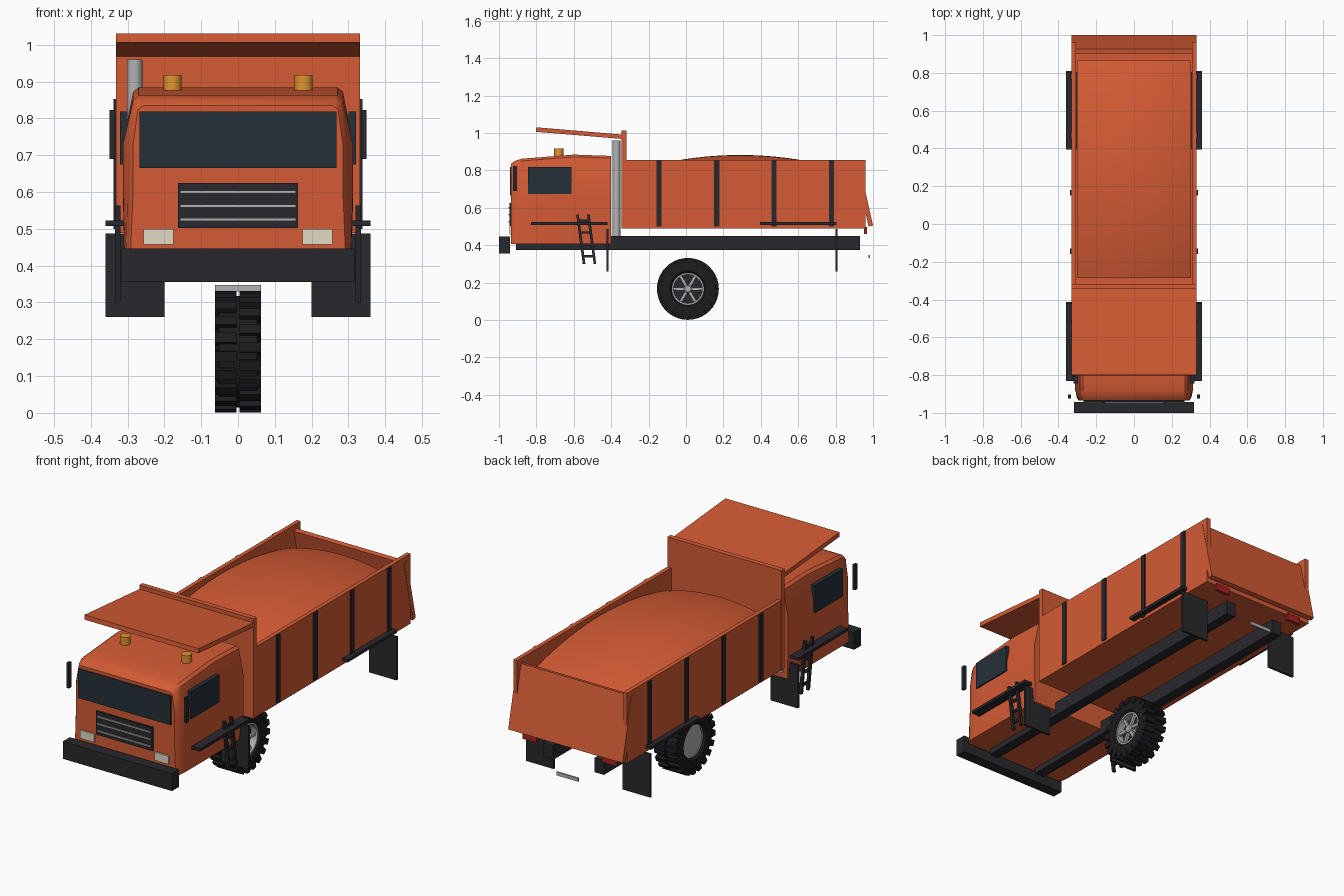
import bpy, bmesh, math
from math import pi, sin, cos

if "Cube" in bpy.data.objects:
    bpy.data.objects.remove(bpy.data.objects["Cube"])


def material(name, rgb):
    m = bpy.data.materials.new(name)
    m.diffuse_color = (*rgb, 1)
    m.use_nodes = True
    m.node_tree.nodes["Principled BSDF"].inputs["Base Color"].default_value = m.diffuse_color
    return m


ORANGE = material("orange_paint", (0.66, 0.105, 0.035))
DARK = material("dark_steel", (0.022, 0.022, 0.027))
RUBBER = material("rubber", (0.012, 0.012, 0.014))
GLASS = material("glass", (0.018, 0.03, 0.04))
GREY = material("grey_metal", (0.45, 0.45, 0.46))
CREAM = material("headlight", (0.75, 0.7, 0.55))
AMBER = material("amber", (0.75, 0.3, 0.03))
RED = material("red_lens", (0.4, 0.015, 0.02))


def finish(name, bm, mat, smooth=None):
    bmesh.ops.recalc_face_normals(bm, faces=bm.faces)
    me = bpy.data.meshes.new(name)
    bm.to_mesh(me)
    bm.free()
    me.materials.append(mat)
    if smooth:
        me.shade_smooth()
        me.set_sharp_from_angle(angle=math.radians(smooth))
    ob = bpy.data.objects.new(name, me)
    bpy.context.collection.objects.link(ob)
    return ob


def loft(bm, rings, cap=True, closed=False):
    """Skin a list of equal-length closed rings of points."""
    vs = [[bm.verts.new(p) for p in r] for r in rings]
    n = len(vs[0])
    for k in range(len(vs) if closed else len(vs) - 1):
        a, b = vs[k], vs[(k + 1) % len(vs)]
        for i in range(n):
            j = (i + 1) % n
            bm.faces.new((a[i], a[j], b[j], b[i]))
    if cap and not closed:
        bm.faces.new(vs[0])
        bm.faces.new(vs[-1])


def prism(name, x0, x1, yz, mat):
    """Side profile in y, z stretched from x0 to x1."""
    bm = bmesh.new()
    loft(bm, [[(x, y, z) for y, z in yz] for x in (x0, x1)])
    return finish(name, bm, mat)


def box(name, x, y, z, mat):
    return prism(name, *x, [(y[0], z[0]), (y[1], z[0]), (y[1], z[1]), (y[0], z[1])], mat)


def pair(name, x, y, z, mat):
    box(name + "_right", x, y, z, mat)
    box(name + "_left", (-x[0], -x[1]), y, z, mat)


def cylinder_z(name, x, y, z, r, mat, n=24):
    bm = bmesh.new()
    loft(bm, [[(x + r * cos(2 * pi * i / n), y + r * sin(2 * pi * i / n), h)
               for i in range(n)] for h in z])
    return finish(name, bm, mat, 35)


WY, WZ = 0.01, 0.166  # wheel centre


def lathe_x(name, xr, mat, n=40, closed=False):
    """Spin (x, radius) points around the wheel axle."""
    bm = bmesh.new()
    loft(bm, [[(x, WY + r * cos(2 * pi * i / n), WZ + r * sin(2 * pi * i / n))
               for i in range(n)] for x, r in xr], closed=closed)
    return finish(name, bm, mat, 35)


# Cab: lofted along y with tapered shoulders and a narrowed nose
bm = bmesh.new()
rings = []
for y, wb, w, wt, zt in [(-0.935, 0.293, 0.285, 0.272, 0.835), (-0.915, 0.305, 0.3, 0.28, 0.85),
                         (-0.88, 0.308, 0.312, 0.285, 0.862), (-0.8, 0.308, 0.313, 0.285, 0.868),
                         (-0.6, 0.308, 0.313, 0.285, 0.884), (-0.4, 0.308, 0.313, 0.285, 0.877)]:
    half = [(wb, 0.405), (w, 0.6), (w, 0.73), (wt, zt - 0.012), (wt - 0.015, zt)]
    rings.append([(x, y, z) for x, z in half] + [(-x, y, z) for x, z in reversed(half)])
loft(bm, rings)
finish("cab", bm, ORANGE, 35)

# Cab front details
box("windscreen", (-0.268, 0.268), (-0.942, -0.925), (0.665, 0.818), GLASS)
box("grille", (-0.163, 0.163), (-0.944, -0.925), (0.502, 0.625), DARK)
for i, z in enumerate((0.525, 0.562, 0.6)):
    box(f"grille_slat_{i}", (-0.157, 0.157), (-0.95, -0.94), (z - 0.004, z + 0.004), GREY)
pair("headlight", (0.175, 0.257), (-0.944, -0.925), (0.457, 0.5), CREAM)
box("front_bumper", (-0.317, 0.317), (-1.0, -0.942), (0.355, 0.446), DARK)

# Cab side details
pair("side_window", (0.3, 0.32), (-0.845, -0.612), (0.674, 0.818), GLASS)
pair("mirror", (0.334, 0.349), (-0.925, -0.903), (0.69, 0.822), DARK)
for side, x in (("right", 0.178), ("left", -0.178)):
    cylinder_z("beacon_" + side, x, -0.68, (0.865, 0.917), 0.025, AMBER)
cylinder_z("exhaust_pipe", -0.281, -0.372, (0.45, 0.96), 0.021, GREY)

# Ladders: two leaning rails with rungs
for side, s in (("right", 1), ("left", -1)):
    for k, y in enumerate((-0.58, -0.522)):
        prism(f"ladder_rail_{side}_{k}", s * 0.319, s * 0.334,
              [(y - 0.007, 0.563), (y + 0.007, 0.563), (y + 0.042, 0.3), (y + 0.028, 0.3)], DARK)
    for k in range(4):
        z = 0.53 - 0.063 * k
        y = -0.58 + (0.563 - z) * 0.133
        box(f"ladder_rung_{side}_{k}", (s * 0.321, s * 0.332), (y, y + 0.058), (z - 0.006, z + 0.006), DARK)

# Chassis, mudguards and flaps
pair("chassis_rail", (0.12, 0.175), (-0.91, 0.93), (0.375, 0.45), DARK)
for end, y0, y1 in (("front", -0.83, -0.42), ("rear", 0.395, 0.805)):
    pair(end + "_mudguard", (0.2, 0.36), (y0, y1), (0.508, 0.523), DARK)
    pair(end + "_mud_flap", (0.2, 0.36), (y1 - 0.006, y1 + 0.006), (0.26, 0.487), DARK)

# Dump bed
box("bed_floor", (-0.329, 0.329), (-0.34, 0.96), (0.488, 0.52), ORANGE)
pair("bed_side", (0.308, 0.33), (-0.335, 0.96), (0.489, 0.856), ORANGE)
box("bed_bulkhead", (-0.331, 0.331), (-0.345, -0.318), (0.488, 1.012), ORANGE)
prism("canopy", -0.331, 0.331, [(-0.802, 1.006), (-0.33, 0.967), (-0.33, 0.99), (-0.8, 1.03)], ORANGE)
prism("tailgate", -0.332, 0.332, [(0.976, 0.5), (1.0, 0.505), (0.927, 0.83), (0.903, 0.825)], ORANGE)
for i, y in enumerate((-0.144, 0.165, 0.47, 0.778)):
    pair(f"bed_rib_{i}", (0.325, 0.338), (y - 0.014, y + 0.014), (0.5, 0.853), DARK)

# Load: domed sheet with a skirt down to the floor
bm = bmesh.new()
bmesh.ops.create_grid(bm, x_segments=16, y_segments=24, size=1)
rim = [e for e in bm.edges if e.is_boundary]
for v in bm.verts:
    u, t = v.co.x, v.co.y
    v.co = (0.302 * u, 0.29 + 0.575 * t, 0.882 - 0.045 * u * u - 0.085 * t * t)
skirt = bmesh.ops.extrude_edge_only(bm, edges=rim)["geom"]
for v in skirt:
    if isinstance(v, bmesh.types.BMVert):
        v.co.z = 0.515
finish("load", bm, ORANGE, 35)

# Rear lights and plate
pair("tail_light", (0.19, 0.27), (0.952, 0.968), (0.46, 0.498), RED)
box("rear_plate", (-0.063, 0.063), (0.976, 0.984), (0.33, 0.348), GREY)

# Wheel: tyre, rim, backing discs, hub and spokes
lathe_x("tyre", [(-0.048, 0.084), (-0.06, 0.095), (-0.062, 0.13), (-0.052, 0.152), (0.052, 0.152),
                 (0.062, 0.13), (0.06, 0.095), (0.048, 0.084)], RUBBER, closed=True)
lathe_x("rim", [(-0.048, 0.086), (0.052, 0.086), (0.052, 0.077), (-0.048, 0.077)], GREY, closed=True)
lathe_x("rim_back", [(-0.045, 0.082), (-0.035, 0.082)], GREY)
lathe_x("rim_inner", [(0.005, 0.08), (0.015, 0.08)], DARK)
lathe_x("hub", [(0.01, 0.022), (0.045, 0.022), (0.05, 0.016)], GREY, 24)


def radial_blocks(name, count, parts, mat):
    """Tapered blocks around the axle: x0, x1, r0, r1, half width, phase."""
    bm = bmesh.new()
    for x0, x1, r0, r1, hw, phase in parts:
        for i in range(count):
            a = 2 * pi * (i + phase) / count
            ring = [(r0, -hw), (r1, -hw * 0.85), (r1, hw * 0.85), (r0, hw)]
            loft(bm, [[(x, WY + r * cos(a) - t * sin(a), WZ + r * sin(a) + t * cos(a))
                       for r, t in ring] for x in (x0, x1)])
    return finish(name, bm, mat)


radial_blocks("wheel_spokes", 6, [(0.028, 0.042, 0.015, 0.08, 0.008, 0)], GREY)
radial_blocks("tyre_lugs", 20, [(-0.063, -0.004, 0.13, 0.165, 0.016, 0.25),
                                (0.004, 0.063, 0.13, 0.165, 0.016, 0.75)], RUBBER)
